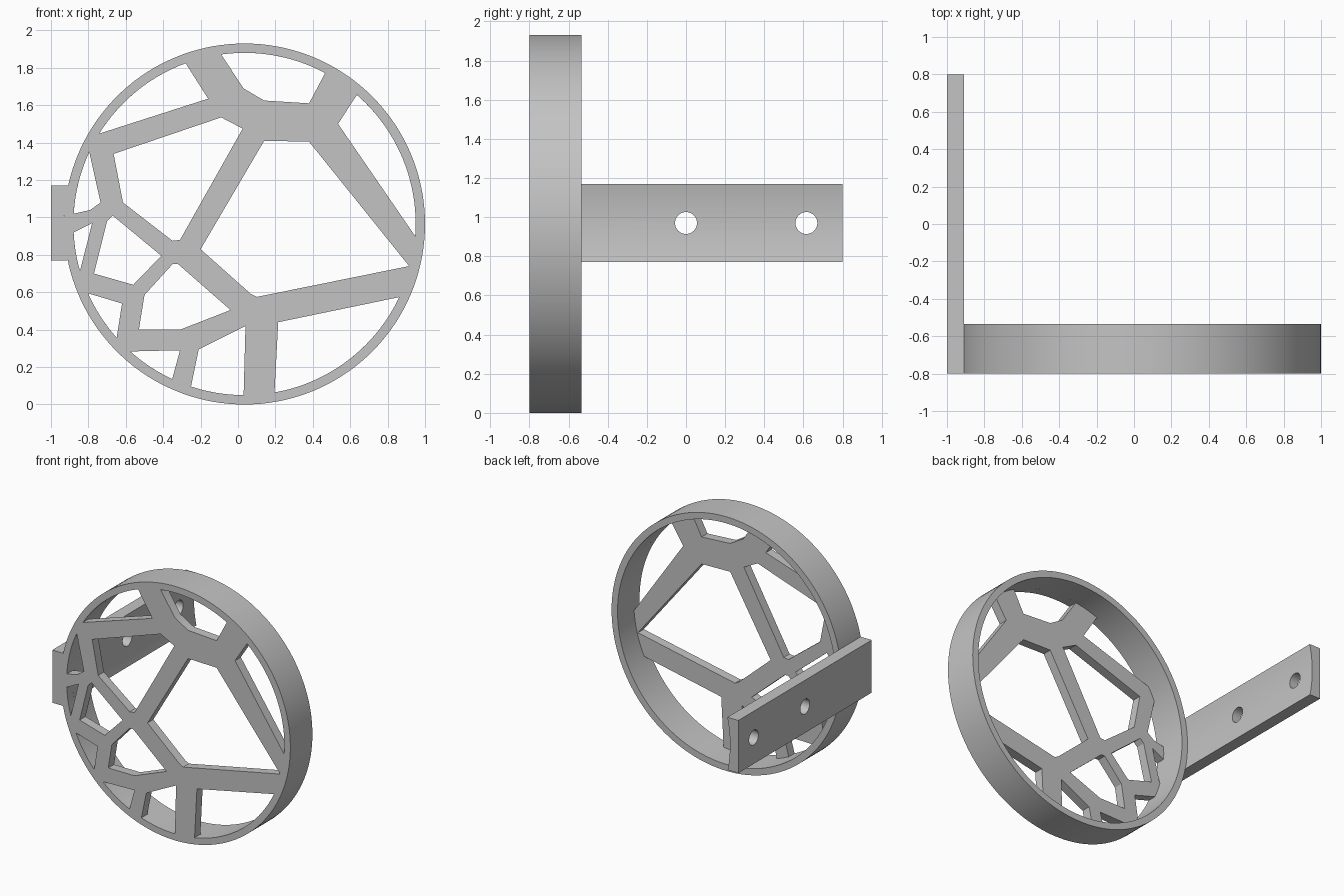
import bpy
import bmesh
from math import atan2, cos, sin, pi, hypot, ceil
from mathutils import Matrix, Vector

cube = bpy.data.objects.get("Cube")
if cube:
    bpy.data.objects.remove(cube, do_unlink=True)

CENTRE_X, CENTRE_Z = 0.035, 0.965
OUTER, INNER = 0.965, 0.915
FRONT, BACK, WEB_BACK = -0.8, -0.535, -0.73
STEP = 2 * pi / 144

grey = bpy.data.materials.new("plain_grey")
grey.use_nodes = True
colour = (0.55, 0.55, 0.55, 1)
grey.diffuse_color = colour
grey.node_tree.nodes["Principled BSDF"].inputs["Base Color"].default_value = colour


def on_circle(radius, angle):
    return (CENTRE_X + radius * cos(angle), CENTRE_Z + radius * sin(angle))


def circle(radius):
    return [on_circle(radius, i * STEP) for i in range(round(2 * pi / STEP))]


def arc(radius, start, end):
    """Shorter arc between two angles, both ends included."""
    turn = (end - start + pi) % (2 * pi) - pi
    count = max(2, ceil(abs(turn) / STEP))
    return [on_circle(radius, start + turn * i / count) for i in range(count + 1)]


def angle_of(point):
    return atan2(point[1] - CENTRE_Z, point[0] - CENTRE_X)


def rim_window(points):
    """Window whose last and first points are joined along the rim."""
    return points[1:-1] + arc(INNER, angle_of(points[-1]), angle_of(points[0]))


def shade(obj):
    bpy.ops.object.select_all(action="DESELECT")
    obj.select_set(True)
    bpy.context.view_layer.objects.active = obj
    bpy.ops.object.shade_smooth_by_angle()


def evaluated_mesh(obj):
    graph = bpy.context.evaluated_depsgraph_get()
    return bpy.data.meshes.new_from_object(obj.evaluated_get(graph))


def extruded(name, outlines, y_front, y_back):
    """Fill outlines (later ones are holes) and extrude them along y."""
    curve = bpy.data.curves.new(name, "CURVE")
    curve.dimensions = "2D"
    curve.fill_mode = "BOTH"
    curve.extrude = (y_back - y_front) / 2
    for outline in outlines:
        spline = curve.splines.new("POLY")
        spline.points.add(len(outline) - 1)
        for point, (x, z) in zip(spline.points, outline):
            point.co = (x, z, 0, 1)
        spline.use_cyclic_u = True
    helper = bpy.data.objects.new(name + "_outline", curve)
    bpy.context.collection.objects.link(helper)
    mesh = evaluated_mesh(helper)
    bpy.data.objects.remove(helper, do_unlink=True)

    bm = bmesh.new()
    bm.from_mesh(mesh)
    move = Matrix.Translation(Vector((0, (y_front + y_back) / 2, 0)))
    bm.transform(move @ Matrix.Rotation(pi / 2, 4, "X"))
    bmesh.ops.remove_doubles(bm, verts=bm.verts, dist=0.0001)
    bmesh.ops.recalc_face_normals(bm, faces=bm.faces)
    bm.to_mesh(mesh)
    bm.free()
    mesh.materials.clear()
    mesh.materials.append(grey)
    obj = bpy.data.objects.new(name, mesh)
    bpy.context.collection.objects.link(obj)
    return obj


# Openings that touch the rim
rim_windows = [
    [(-0.09, 1.87), (0.03, 1.69), (0.14, 1.625), (0.38, 1.61), (0.47, 1.78)],
    [(0.635, 1.655), (0.535, 1.5), (0.945, 0.9)],
    [(0.86, 0.575), (0.215, 0.44), (0.195, 0.065)],
    [(0.03, 0.05), (0.04, 0.42), (-0.21, 0.295), (-0.25, 0.1)],
    [(-0.35, 0.14), (-0.31, 0.29), (-0.57, 0.29)],
    [(-0.645, 0.36), (-0.62, 0.54), (-0.8, 0.595)],
    [(-0.84, 0.715), (-0.78, 0.97), (-0.88, 0.92)],
    [(-0.875, 1.02), (-0.79, 1.04), (-0.735, 1.08), (-0.795, 1.35)],
    [(-0.745, 1.45), (-0.16, 1.635), (-0.28, 1.825)],
]
# Openings enclosed by struts
inner_windows = [
    [(0.14, 1.41), (0.38, 1.405), (0.915, 0.74), (0.1, 0.575), (0.07, 0.59), (-0.2, 0.83)],
    [(-0.04, 0.505), (-0.32, 0.75), (-0.35, 0.75), (-0.5, 0.585), (-0.53, 0.4), (-0.31, 0.4)],
    [(-0.41, 0.795), (-0.67, 1.01), (-0.7, 0.98), (-0.77, 0.7), (-0.56, 0.64)],
    [(-0.665, 1.34), (-0.09, 1.535), (0.025, 1.475), (-0.31, 0.88), (-0.35, 0.875), (-0.615, 1.08)],
]

# Front web of struts and the rim behind it
windows = [rim_window(w) for w in rim_windows] + inner_windows
shade(extruded("strut_web", [circle(OUTER)] + windows, FRONT, WEB_BACK))
shade(extruded("rear_rim", [circle(OUTER), circle(INNER)], WEB_BACK, BACK))

# Mounting arm with an inner face curved to fit the rim
low, high = 0.77, 1.17
saddle = arc(OUTER, angle_of((-0.909, low)), angle_of((-0.908, high)))
arm = extruded("mounting_arm", [[(-1, high), (-1, low)] + saddle], FRONT, -FRONT)

# Screw holes through the arm
cutters = []
for y in (0, 0.615):
    bpy.ops.mesh.primitive_cylinder_add(
        vertices=32, radius=0.056, depth=0.5,
        location=(-1, y, 0.97), rotation=(0, pi / 2, 0))
    cutter = bpy.context.object
    cutter.name = "hole_cutter"
    cutter.hide_render = True
    cutters.append(cutter)
    hole = arm.modifiers.new("screw_hole", "BOOLEAN")
    hole.operation = "DIFFERENCE"
    hole.solver = "EXACT"
    hole.object = cutter
bpy.context.view_layer.update()
drilled = evaluated_mesh(arm)
arm.modifiers.clear()
arm.data = drilled
drilled.materials.clear()
drilled.materials.append(grey)
for face in drilled.polygons:
    face.material_index = 0
for cutter in cutters:
    bpy.data.objects.remove(cutter, do_unlink=True)
shade(arm)
